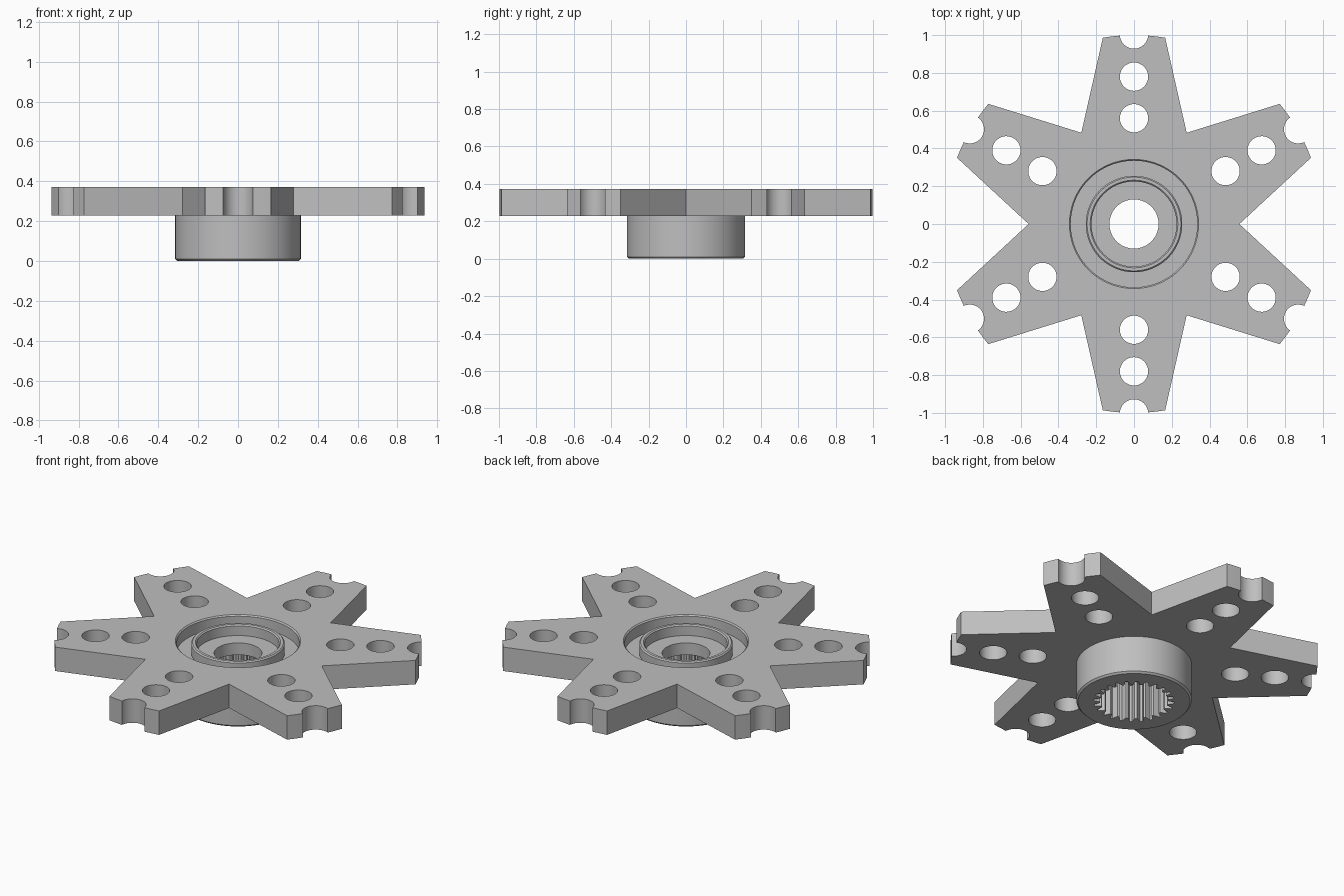
import bpy
import bmesh
from math import sin, cos, pi, radians, asin, sqrt, atan2

cube = bpy.data.objects.get("Cube")
if cube:
    bpy.data.objects.remove(cube, do_unlink=True)

TOP, UNDER = 0.372, 0.228      # plate faces
BORE = 0.342                   # opening in the plate filled by the hub
HOLE = 0.075
SEGS, TEETH = 96, 24

steel = bpy.data.materials.new("plain grey steel")
steel.use_nodes = True
steel.diffuse_color = (0.52, 0.52, 0.52, 1)
steel.node_tree.nodes["Principled BSDF"].inputs["Base Color"].default_value = (0.52, 0.52, 0.52, 1)


def circle(cx, cy, r, n):
    return [(cx + r * cos(2 * pi * i / n), cy + r * sin(2 * pi * i / n)) for i in range(n)]


def turn(points, angle):
    c, s = cos(angle), sin(angle)
    return [(x * c - y * s, x * s + y * c) for x, y in points]


def finish(obj):
    obj.data.materials.clear()
    obj.data.materials.append(steel)
    bpy.ops.object.select_all(action='DESELECT')
    obj.select_set(True)
    bpy.context.view_layer.objects.active = obj
    bpy.ops.object.shade_smooth_by_angle(angle=radians(30))


# One arm, pointing along +y: valley, rounded tip, half-round notch, rounded tip
half = [(0.165, sqrt(1 - 0.165 ** 2)), (0.12, sqrt(1 - 0.12 ** 2)), (HOLE, sqrt(1 - HOLE ** 2))]
notch = [(HOLE * cos(a), 1.003 - HOLE * sin(a)) for a in [pi * i / 16 for i in range(1, 16)]]
arm = [(0.279, 0.483)] + half + notch + [(-x, y) for x, y in reversed(half)]

# Star plate: filled outline with round holes
outline, loops = [], [circle(0, 0, BORE, SEGS)]
for k in range(6):
    outline += turn(arm, k * pi / 3)
    for dist in (0.56, 0.78):
        loops.append(turn(circle(0, dist, HOLE, 32), k * pi / 3))
curve = bpy.data.curves.new("star_plate", 'CURVE')
curve.dimensions = '2D'
curve.fill_mode = 'BOTH'
curve.extrude = (TOP - UNDER) / 2
for loop in [outline] + loops:
    spline = curve.splines.new('POLY')
    spline.points.add(len(loop) - 1)
    for point, (x, y) in zip(spline.points, loop):
        point.co = (x, y, 0, 1)
    spline.use_cyclic_u = True
temp = bpy.data.objects.new("plate_outline", curve)
bpy.context.collection.objects.link(temp)
bpy.context.view_layer.update()
mesh = bpy.data.meshes.new_from_object(temp.evaluated_get(bpy.context.evaluated_depsgraph_get()))
bpy.data.objects.remove(temp, do_unlink=True)
bm = bmesh.new()
bm.from_mesh(mesh)
bmesh.ops.remove_doubles(bm, verts=bm.verts, dist=0.0005)
# The bore wall is replaced by the hub
bore_wall = [f for f in bm.faces if abs(f.normal.z) < 0.5
             and all(v.co.xy.length < BORE + 0.002 for v in f.verts)]
bmesh.ops.delete(bm, geom=bore_wall, context='FACES')
bmesh.ops.translate(bm, verts=bm.verts, vec=(0, 0, (TOP + UNDER) / 2))
bmesh.ops.recalc_face_normals(bm, faces=bm.faces)
bm.to_mesh(mesh)
bm.free()
plate = bpy.data.objects.new("star_plate", mesh)
bpy.context.collection.objects.link(plate)
finish(plate)

# Hub: turned profile with groove, raised lip, through bore and toothed socket
SOCKET = "socket"
profile = [(BORE, TOP), (0.335, 0.365), (0.335, 0.30), (0.255, 0.30),
           (0.255, 0.358), (0.248, 0.365), (0.232, 0.365), (0.225, 0.358),
           (0.225, 0.30), (0.13, 0.30), (0.13, UNDER), (SOCKET, UNDER),
           (SOCKET, 0), (0.305, 0), (0.315, 0.01), (0.315, UNDER), (BORE, UNDER)]
tooth = (0.185, 0.185, 0.22, 0.22)
bm = bmesh.new()
rings = []
for r, z in profile:
    ring = []
    for i in range(SEGS):
        a = 2 * pi * i / SEGS
        radius = tooth[i % (SEGS // TEETH)] if r == SOCKET else r
        ring.append(bm.verts.new((radius * cos(a), radius * sin(a), z)))
    rings.append(ring)
for upper, lower in zip(rings, rings[1:]):
    for i in range(SEGS):
        j = (i + 1) % SEGS
        bm.faces.new((upper[i], lower[i], lower[j], upper[j]))
mesh = bpy.data.meshes.new("splined_hub")
bm.to_mesh(mesh)
bm.free()
hub = bpy.data.objects.new("splined_hub", mesh)
bpy.context.collection.objects.link(hub)
finish(hub)
